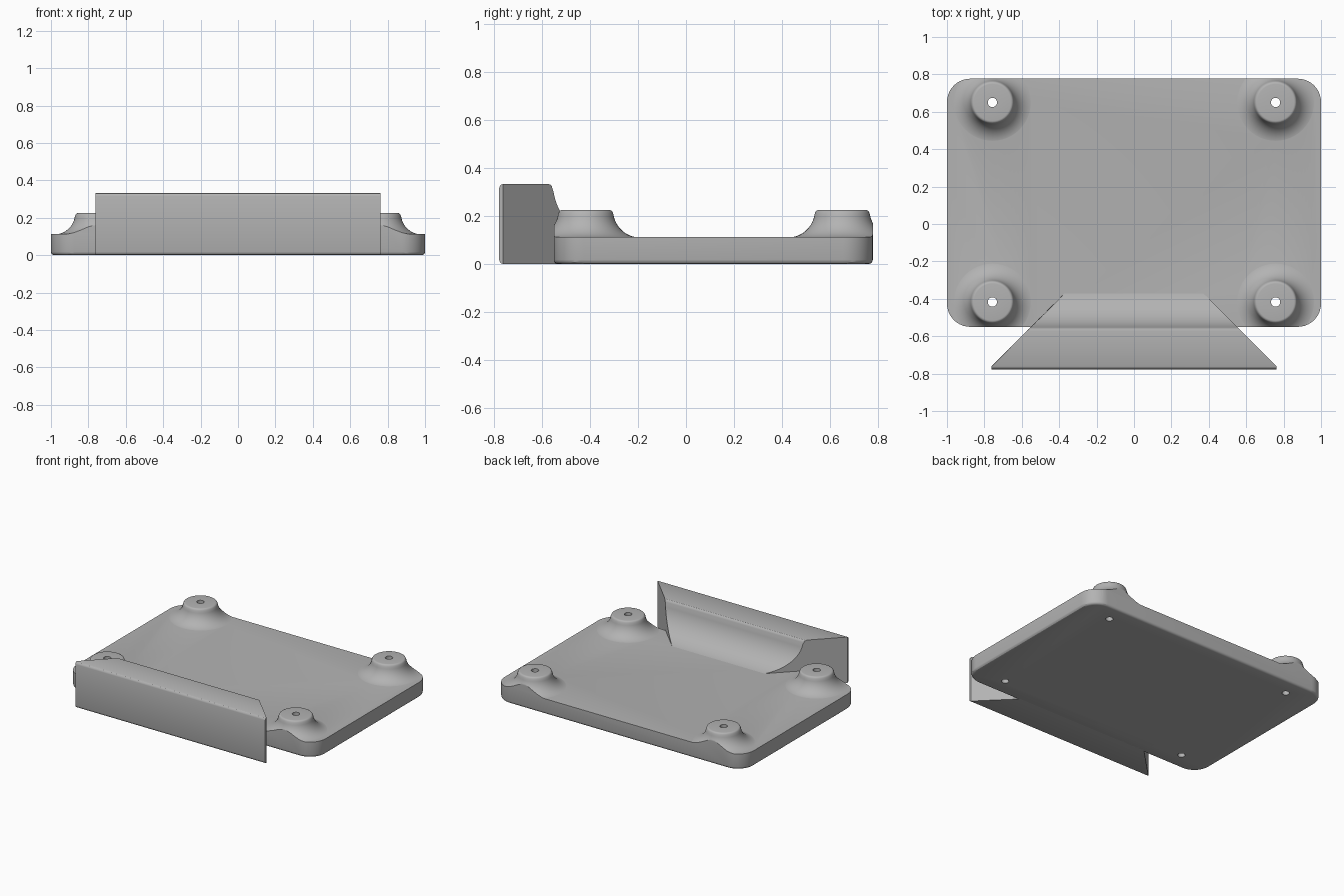
import bpy, bmesh, math
from mathutils import Vector, Matrix

cube = bpy.data.objects.get("Cube")
if cube:
    bpy.data.objects.remove(cube, do_unlink=True)

grey = bpy.data.materials.new("plain grey")
grey.use_nodes = True
colour = (0.45, 0.45, 0.45, 1)
grey.diffuse_color = colour
grey.node_tree.nodes["Principled BSDF"].inputs["Base Color"].default_value = colour

PLATE_TOP = 0.112
FRONT, BACK = -0.55, 0.777
HOLES = [(sx * 0.757, y) for sx in (-1, 1) for y in (-0.417, 0.65)]


def make_object(name, bm):
    bmesh.ops.recalc_face_normals(bm, faces=bm.faces)
    mesh = bpy.data.meshes.new(name)
    bm.to_mesh(mesh)
    bm.free()
    mesh.materials.append(grey)
    ob = bpy.data.objects.new(name, mesh)
    bpy.context.collection.objects.link(ob)
    return ob


def box(bm, low, high):
    low, high = Vector(low), Vector(high)
    size = Matrix.Diagonal((high - low).to_4d())
    bmesh.ops.create_cube(bm, size=1, matrix=Matrix.Translation((low + high) / 2) @ size)


def arc(cx, cz, r, start, end, steps):
    angles = [math.radians(start + (end - start) * i / steps) for i in range(steps + 1)]
    return [(cx + r * math.cos(a), cz + r * math.sin(a)) for a in angles]


def combine(target, tool, operation):
    """Apply a boolean and throw the tool away."""
    tool.hide_render = True
    mod = target.modifiers.new(operation, 'BOOLEAN')
    mod.operation, mod.solver, mod.object = operation, 'EXACT', tool
    bpy.ops.object.select_all(action='DESELECT')
    bpy.context.view_layer.objects.active = target
    target.select_set(True)
    bpy.ops.object.modifier_apply(modifier=mod.name)
    bpy.data.objects.remove(tool, do_unlink=True)


def smooth(ob, degrees):
    bpy.ops.object.select_all(action='DESELECT')
    bpy.context.view_layer.objects.active = ob
    ob.select_set(True)
    bpy.ops.object.shade_smooth_by_angle(angle=math.radians(degrees))


# Oversized slab, later trimmed to the rounded outline
bm = bmesh.new()
box(bm, (-1.3, -0.9, -0.1), (1.3, 1.1, PLATE_TOP))
base_plate = make_object("base_plate", bm)

# Flared mounting bosses
profile = [(0, 0.225)] + arc(0.098, 0.21, 0.015, 90, 10, 4)
profile += arc(0.227, 0.223, 0.113, 188, 270, 14) + [(0.227, 0.05), (0, 0.05)]
for x, y in HOLES:
    bm = bmesh.new()
    verts = [bm.verts.new((r, 0, z)) for r, z in profile]
    edges = [bm.edges.new(pair) for pair in zip(verts, verts[1:])]
    bmesh.ops.spin(bm, geom=verts + edges, cent=(0, 0, 0), axis=(0, 0, 1),
                   angle=math.tau, steps=48, use_merge=True)
    bmesh.ops.remove_doubles(bm, verts=bm.verts, dist=1e-5)
    bmesh.ops.translate(bm, verts=bm.verts, vec=(x, y, 0))
    combine(base_plate, make_object("boss", bm), 'UNION')

# Rounded outline with a softened bottom edge trims slab and bosses together
bm = bmesh.new()
box(bm, (-1, FRONT, 0), (1, BACK, 0.5))
upright = [e for e in bm.edges if abs(e.verts[0].co.z - e.verts[1].co.z) > 0.1]
bmesh.ops.bevel(bm, geom=upright, offset=0.125, segments=10, profile=0.5, affect='EDGES')
bottom = [e for e in bm.edges if all(v.co.z < 0.001 for v in e.verts)]
bmesh.ops.bevel(bm, geom=bottom, offset=0.018, segments=3, profile=0.5, affect='EDGES')
combine(base_plate, make_object("outline", bm), 'INTERSECT')

# Screw holes right through
for x, y in HOLES:
    bm = bmesh.new()
    bmesh.ops.create_cone(bm, cap_ends=True, segments=24, radius1=0.025, radius2=0.025,
                          depth=1, matrix=Matrix.Translation((x, y, 0.1)))
    combine(base_plate, make_object("hole", bm), 'DIFFERENCE')
smooth(base_plate, 30)

# Front wall with a cove down to the plate, ends mitred at 45 degrees
r = 0.018
top = 0.333
section = arc(-0.777 + r, r, r, 270, 180, 3) + arc(-0.777 + r, top - r, r, 180, 90, 3)
section += arc(FRONT - 0.006 - r, top - r, r, 90, 0, 3)
section += arc(-0.33, top - 0.002, 0.223, 188, 270, 18)
section += [(-0.33, 0.06), (-0.52, 0.06), (-0.52, 0)]
bm = bmesh.new()
end = bm.faces.new([bm.verts.new((-0.762, y, z)) for y, z in section])
extruded = bmesh.ops.extrude_face_region(bm, geom=[end])["geom"]
bmesh.ops.translate(bm, vec=(1.524, 0, 0),
                    verts=[g for g in extruded if isinstance(g, bmesh.types.BMVert)])
for side in (-1, 1):
    bmesh.ops.bisect_plane(bm, geom=bm.verts[:] + bm.edges[:] + bm.faces[:],
                           plane_co=(0, 0, 0), plane_no=(side, 1, 0), clear_outer=True)
    rim = [e for e in bm.edges if e.is_boundary]
    bmesh.ops.holes_fill(bm, edges=rim, sides=0)
front_wall = make_object("front_wall", bm)
smooth(front_wall, 30)
